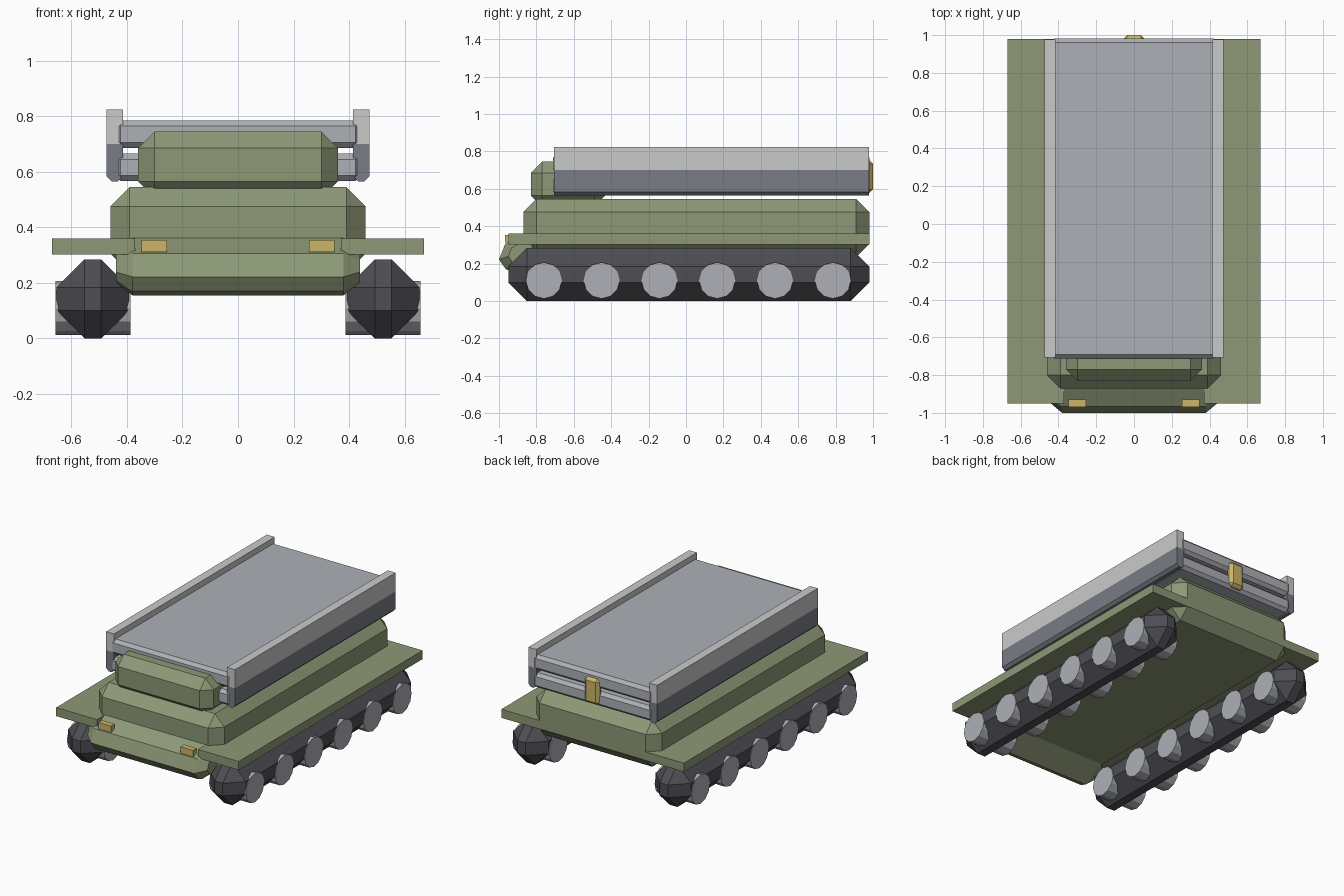
import bpy, bmesh
from math import radians
from mathutils import Matrix, Vector

if "Cube" in bpy.data.objects:
    bpy.data.objects.remove(bpy.data.objects["Cube"])


def material(name, r, g, b):
    """Flat material from display values 0-255, stored as linear."""
    lin = [((c / 255 + 0.055) / 1.055) ** 2.4 for c in (r, g, b)] + [1]
    m = bpy.data.materials.new(name)
    m.use_nodes = True
    m.diffuse_color = lin
    m.node_tree.nodes["Principled BSDF"].inputs["Base Color"].default_value = lin
    return m


green = material("olive green", 141, 152, 118)
steel = material("light steel", 173, 176, 182)
dark_steel = material("dark steel", 120, 124, 132)
pale = material("pale grey", 202, 202, 202)
rubber = material("dark rubber", 78, 77, 83)
gold = material("brass yellow", 204, 182, 106)


def finish(name, bm, mat):
    bmesh.ops.recalc_face_normals(bm, faces=bm.faces)
    me = bpy.data.meshes.new(name)
    bm.to_mesh(me)
    bm.free()
    me.materials.append(mat)
    ob = bpy.data.objects.new(name, me)
    bpy.context.scene.collection.objects.link(ob)
    return ob


def box(name, mat, x, y, z, bevel=0):
    """Box between (low, high) pairs with optional chamfered edges."""
    bm = bmesh.new()
    bmesh.ops.create_cube(bm, size=1)
    for v in bm.verts:
        v.co = Vector([(lo + hi) / 2 + c * (hi - lo)
                       for c, (lo, hi) in zip(v.co, (x, y, z))])
    if bevel:
        bmesh.ops.bevel(bm, geom=bm.edges[:], offset=bevel, segments=1,
                        profile=0.5, affect='EDGES')
    return finish(name, bm, mat)


def loft(name, mat, rings):
    """Skin through matching rings of points, capped at both ends."""
    bm = bmesh.new()
    rows = [[bm.verts.new(p) for p in ring] for ring in rings]
    for a, b in zip(rows, rows[1:]):
        for i in range(len(a)):
            j = (i + 1) % len(a)
            bm.faces.new((a[i], a[j], b[j], b[i]))
    bm.faces.new(rows[0])
    bm.faces.new(rows[-1])
    return finish(name, bm, mat)


# Hull and cab
box("hull", green, (-0.46, 0.46), (-0.87, 0.98), (0.235, 0.545), 0.07)
box("cab", green, (-0.36, 0.36), (-0.83, -0.43), (0.505, 0.745), 0.06)

# Tilted nose with tapered ends
nose = [(-0.92, 0.155), (-0.963, 0.17), (-1.0, 0.222), (-0.967, 0.305),
        (-0.855, 0.37), (-0.77, 0.33), (-0.77, 0.235)]
cy, cz = -0.89, 0.26
rings = []
for x, s in ((-0.44, 0.55), (-0.38, 1), (0.38, 1), (0.44, 0.55)):
    rings.append([(x, cy + (y - cy) * s, cz + (z - cz) * s) for y, z in nose])
loft("nose", green, rings)

# Load bed: two stacked slabs and a rear latch
for name, z in (("bed_upper_slab", (0.685, 0.785)), ("bed_lower_slab", (0.567, 0.665))):
    box(name, steel, (-0.443, 0.443), (-0.712, 0.982), z, 0.02)
box("rear_latch", gold, (-0.056, 0.056), (0.95, 1.0), (0.577, 0.753), 0.02)

rail = [(0.433, 0.565), (0.455, 0.565), (0.473, 0.583),
        (0.473, 0.7), (0.415, 0.7), (0.415, 0.583)]
wheel_count = 6
for side, s in (("left", 1), ("right", -1)):
    def span(a, b):
        return tuple(sorted((s * a, s * b)))

    # Bed rails
    box(side + "_rail_top", pale, span(0.415, 0.473), (-0.707, 0.978), (0.7, 0.824))
    loft(side + "_rail_base", dark_steel,
         [[(s * x, y, z) for x, z in rail] for y in (-0.707, 0.978)])

    # Fender and headlight
    box(side + "_fender", green, span(0.37, 0.67), (-0.95, 0.98), (0.303, 0.36))
    box(side + "_headlight", gold, span(0.255, 0.347), (-0.968, -0.93), (0.312, 0.354))

    # Track with wheels passing through it
    box(side + "_track", rubber, span(0.393, 0.653), (-0.95, 0.98), (0, 0.284), 0.1)
    for i in range(wheel_count):
        bm = bmesh.new()
        place = (Matrix.Translation((s * 0.522, -0.76 + i * 0.309, 0.11))
                 @ Matrix.Rotation(radians(90), 4, 'Y'))
        bmesh.ops.create_cone(bm, cap_ends=True, segments=12, radius1=0.097,
                              radius2=0.097, depth=0.27, matrix=place)
        finish(f"{side}_wheel_{i + 1}", bm, steel)
